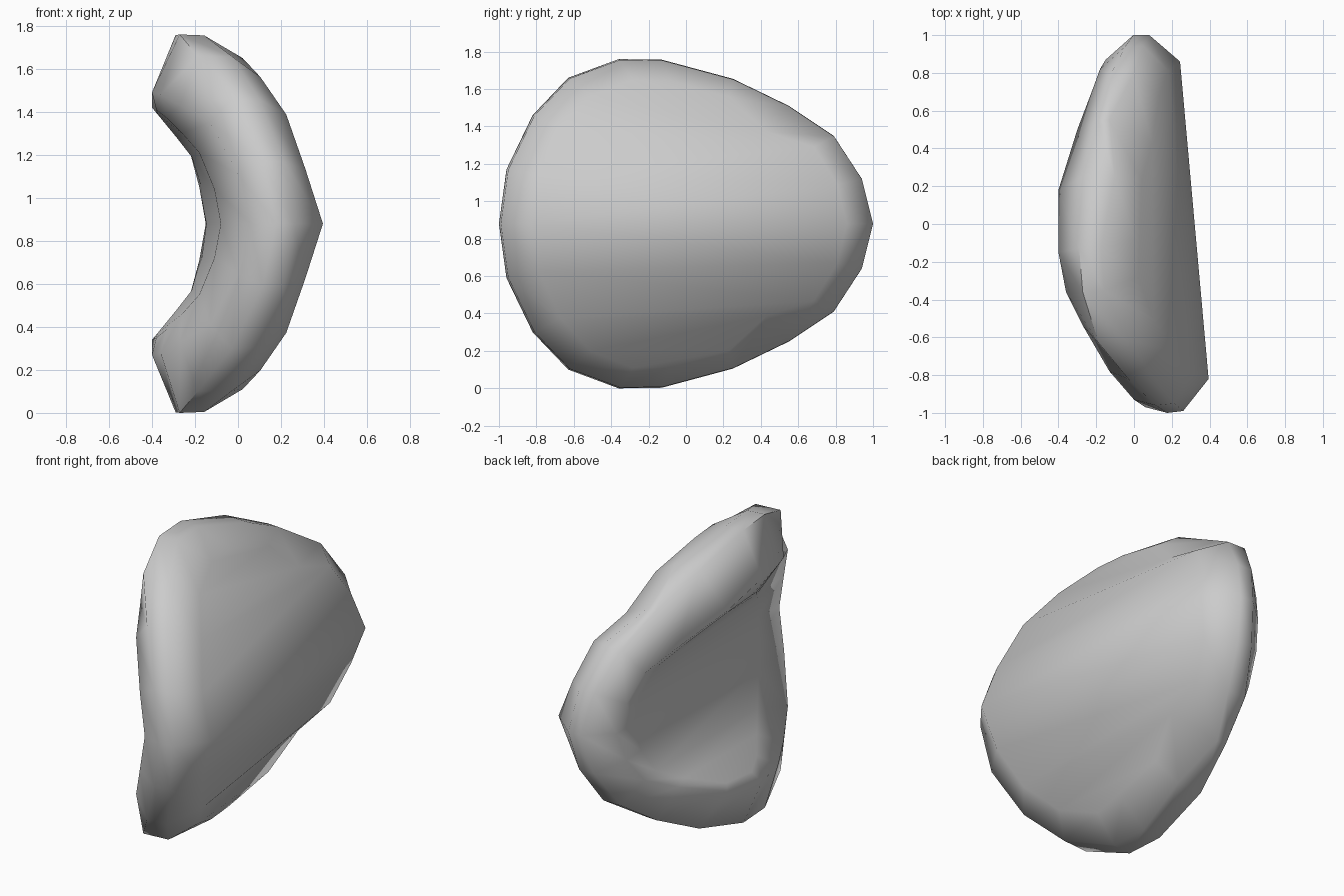
import bpy, bmesh, math

if "Cube" in bpy.data.objects:
    bpy.data.objects.remove(bpy.data.objects["Cube"])

MID = 0.88   # height of the symmetry plane
# Egg-shaped half outline seen from the side: (y, height above the middle)
EGG = [(-1, 0), (-.96, .29), (-.82, .58), (-.63, .78), (-.36, .88), (-.13, .877),
       (.25, .775), (.55, .63), (.79, .47), (.94, .24), (1, 0)]

# Outer face edge and the two rim rings:
# y scale, y offset, height scale, bend as (height, x at the front)
RINGS = [
    (.84, .02, .875, [(0, .395), (.55, .225), (.77, .07)]),
    (.995, .005, .995, [(0, .245), (.3, .2), (.58, .1), (.78, -.01), (.88, -.12)]),
    (1, 0, 1, [(0, .16), (.3, .1), (.58, -.03), (.78, -.17), (.88, -.23)]),
]
SHEAR = .09
# Inner edge of the rim and the hollow behind it: (x, y, height)
INNER_EDGE = [(.06, -.97, 0), (0, -.93, .23), (-.13, -.78, .47), (-.27, -.54, .55),
              (-.36, -.36, .6), (-.4, -.15, .61), (-.4, .18, .54), (-.3, .5, .42),
              (-.22, .71, .32), (-.18, .82, .17), (-.15, .87, 0)]
HOLLOW = [(-.08, -.58, 0), (-.11, -.53, .16), (-.18, -.42, .33), (-.26, -.3, .42),
          (-.33, -.2, .49), (-.38, -.08, .53), (-.375, .15, .51), (-.285, .42, .4),
          (-.215, .59, .31), (-.17, .67, .17), (-.147, .71, 0)]


def bend(table, h):
    """Piecewise linear lookup of x at height h."""
    for (h0, x0), (h1, x1) in zip(table, table[1:]):
        if h <= h1:
            return x0 + (x1 - x0) * (h - h0) / (h1 - h0)
    return table[-1][1]


def egg_ring(sy, oy, sh, table):
    pts = [(y * sy + oy, h * sh) for y, h in EGG]
    return [(bend(table, h) - SHEAR * (y + .82), y, h) for y, h in pts]


rings = [egg_ring(*r) for r in RINGS] + [INNER_EDGE, HOLLOW]
# The shoulder between wing and back end is cut flatter
for ring, dx, dy, dh in ((0, -.01, -.05, -.06), (1, -.08, 0, 0)):
    x, y, h = rings[ring][7]
    rings[ring][7] = (x + dx, y + dy, h + dh)

bm = bmesh.new()
loops = []
last = len(EGG) - 1
count = 2 * last
for pts in rings:
    lower = [(x, y, -h) for x, y, h in reversed(pts[1:-1])]
    loops.append([bm.verts.new((x, y, MID + h)) for x, y, h in pts + lower])

# Rounded rim
for a, b in zip(loops, loops[1:]):
    for i in range(count):
        j = (i + 1) % count
        bm.faces.new((a[i], a[j], b[j], b[i]))

# Outer and inner faces: straight strips running front to back
for ring in (loops[0], loops[-1]):
    for s in (1, -1):
        for i in range(4):
            bm.faces.new([ring[(s * k) % count] for k in (i, i + 1, last - 1 - i, last - i)])
        bm.faces.new([ring[(s * k) % count] for k in (4, 5, 6)])

bmesh.ops.recalc_face_normals(bm, faces=bm.faces)
mesh = bpy.data.meshes.new("curved_shell")
bm.to_mesh(mesh)
bm.free()
shell = bpy.data.objects.new("curved_shell", mesh)
bpy.context.collection.objects.link(shell)
bpy.context.view_layer.objects.active = shell
shell.select_set(True)
bpy.ops.object.shade_smooth_by_angle(angle=math.radians(70))
